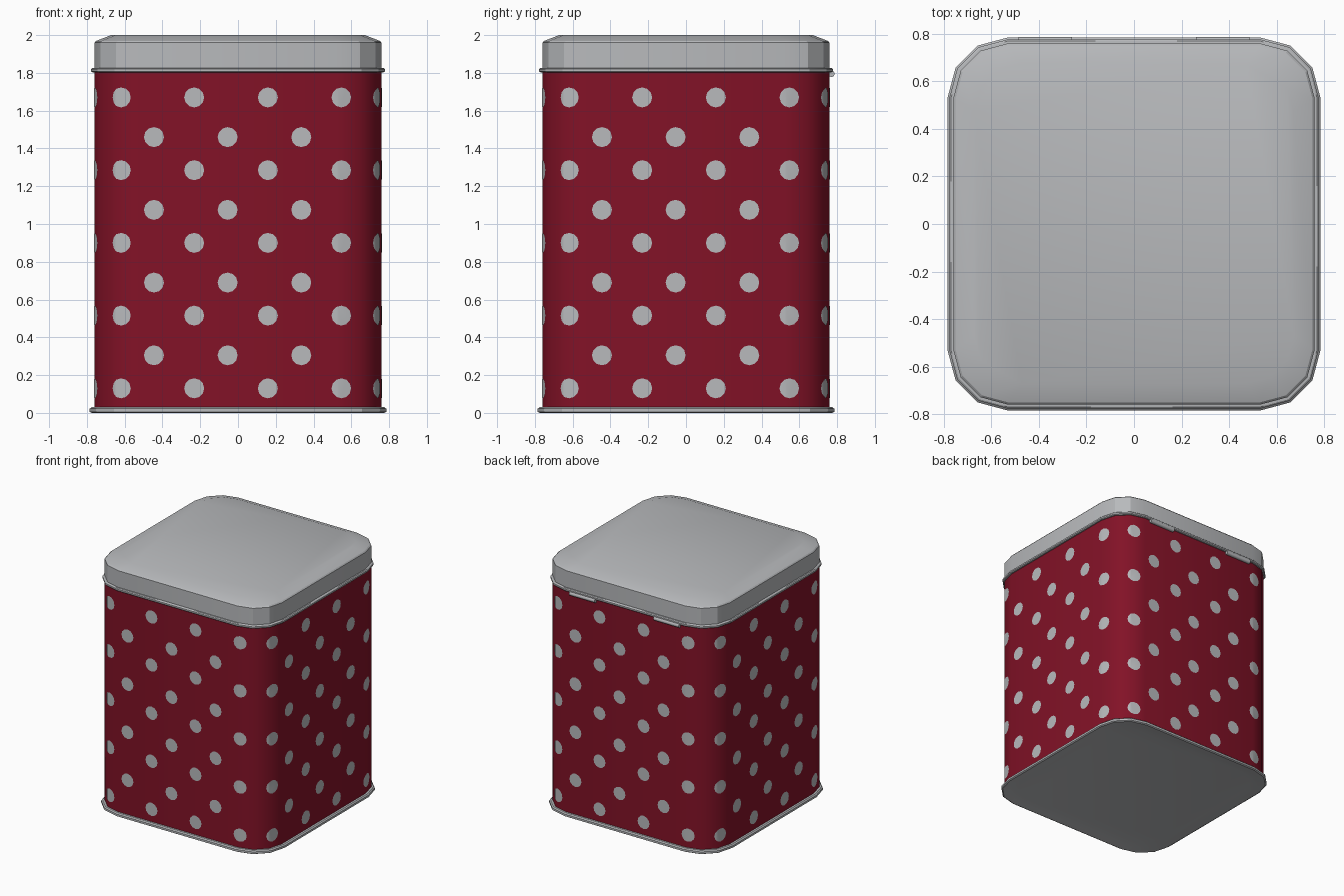
import bpy, bmesh, math
from mathutils import Matrix, Vector

if "Cube" in bpy.data.objects:
    bpy.data.objects.remove(bpy.data.objects["Cube"])

FLAT = 0.53      # half length of the straight part of each body side
HALF = 0.76      # half width of the body
SEG = 3          # segments per rounded corner


def material(name, rgb):
    m = bpy.data.materials.new(name)
    m.diffuse_color = (*rgb, 1.0)
    m.use_nodes = True
    m.node_tree.nodes["Principled BSDF"].inputs["Base Color"].default_value = m.diffuse_color
    return m


METAL = material("light grey metal", (0.48, 0.49, 0.505))
RED = material("deep red", (0.225, 0.006, 0.02))


def ring(half, r):
    """Rounded square outline, counter-clockwise."""
    pts = []
    for q in range(4):
        sx, sy = [(1, 1), (-1, 1), (-1, -1), (1, -1)][q]
        for i in range(SEG + 1):
            a = math.pi / 2 * (q + i / SEG)
            pts.append((sx * (half - r) + r * math.cos(a),
                        sy * (half - r) + r * math.sin(a)))
    return pts


def finish(name, bm, mat, angle=40):
    me = bpy.data.meshes.new(name)
    bm.to_mesh(me)
    bm.free()
    ob = bpy.data.objects.new(name, me)
    bpy.context.collection.objects.link(ob)
    me.materials.append(mat)
    bpy.ops.object.select_all(action='DESELECT')
    bpy.context.view_layer.objects.active = ob
    ob.select_set(True)
    bpy.ops.object.shade_smooth_by_angle(angle=math.radians(angle))
    return ob


def loft(name, profile, mat, caps=True, angle=40):
    """Loft rounded squares through (half width, corner radius, z)."""
    bm = bmesh.new()
    loops = [[bm.verts.new((x, y, z)) for x, y in ring(h, r)]
             for h, r, z in profile]
    for a, b in zip(loops, loops[1:]):
        n = len(a)
        for i in range(n):
            j = (i + 1) % n
            bm.faces.new((a[i], a[j], b[j], b[i]))
    if caps:
        bm.faces.new(list(reversed(loops[0])))
        bm.faces.new(loops[-1])
    return finish(name, bm, mat, angle)


# Red body
loft("body", [(HALF, HALF - FLAT, 0.02), (HALF, HALF - FLAT, 1.81)], RED)

# Base with rolled rim and slightly recessed floor
loft("base", [(0.68, 0.20, 0.014), (0.73, 0.22, 0.006), (0.775, 0.245, 0.0),
              (0.785, 0.255, 0.006), (0.785, 0.255, 0.022),
              (0.776, 0.246, 0.03), (0.75, 0.22, 0.03)], METAL, angle=25)

# Lid with rolled lip, upright wall and sloping shoulder
loft("lid", [(0.75, 0.22, 1.802), (0.77, 0.24, 1.802), (0.777, 0.247, 1.808),
             (0.777, 0.247, 1.82), (0.77, 0.24, 1.826), (0.76, 0.23, 1.827),
             (0.76, 0.23, 1.96), (0.752, 0.228, 1.969), (0.672, 0.20, 2.0)],
     METAL, angle=20)

# Hinge knuckles on the back
for side, label in ((-1, "left"), (1, "right")):
    bm = bmesh.new()
    bmesh.ops.create_cone(
        bm, cap_ends=True, segments=10, radius1=0.017, radius2=0.017,
        depth=0.225,
        matrix=Matrix.Translation((side * 0.373, 0.77, 1.795))
        @ Matrix.Rotation(math.pi / 2, 4, 'Y'))
    finish("hinge_" + label, bm, METAL)

# Polka dots: discs cut at the corner creases and wrapped onto the body
LIFT = 0.003
CHORD = 2 * (HALF - FLAT + LIFT) * math.sin(math.pi / 4 / SEG)


def wrap(s):
    """Distance along the front outline -> x, y."""
    a = abs(s)
    x, y = min(a, FLAT), -(HALF + LIFT)
    left = a - x
    for k in range(SEG):
        step = max(0.0, min(left, CHORD))
        t = math.pi / 2 * (k + 0.5) / SEG
        x += step * math.cos(t)
        y += step * math.sin(t)
        left -= step
    return math.copysign(x, s), y


bm = bmesh.new()
spots = [(-0.622 + 0.39 * i, 0.13 + 0.385 * j)
         for i in range(4) for j in range(5)]
spots += [(-0.445 + 0.39 * i, 0.305 + 0.385 * j)
          for i in range(3) for j in range(4)]
for s, z in spots:
    bmesh.ops.create_circle(bm, cap_ends=True, radius=0.053, segments=12,
                            matrix=Matrix.Translation((s, 0, z))
                            @ Matrix.Rotation(math.pi / 2, 4, 'X'))
for sign in (-1, 1):
    for k in range(SEG):
        bmesh.ops.bisect_plane(
            bm, geom=bm.verts[:] + bm.edges[:] + bm.faces[:],
            plane_co=(sign * (FLAT + k * CHORD), 0, 0), plane_no=(1, 0, 0))
for v in bm.verts:
    v.co.x, v.co.y = wrap(v.co.x)
bm.normal_update()
for f in bm.faces:
    c = f.calc_center_median()
    if f.normal.dot(Vector((c.x, c.y, 0))) < 0:
        f.normal_flip()

# Repeat the pattern on all four sides
front = bm.verts[:] + bm.edges[:] + bm.faces[:]
for q in (1, 2, 3):
    copy = bmesh.ops.duplicate(bm, geom=front)["geom"]
    bmesh.ops.rotate(bm, cent=(0, 0, 0),
                     matrix=Matrix.Rotation(q * math.pi / 2, 3, 'Z'),
                     verts=[g for g in copy if isinstance(g, bmesh.types.BMVert)])
finish("polka_dots", bm, METAL)
